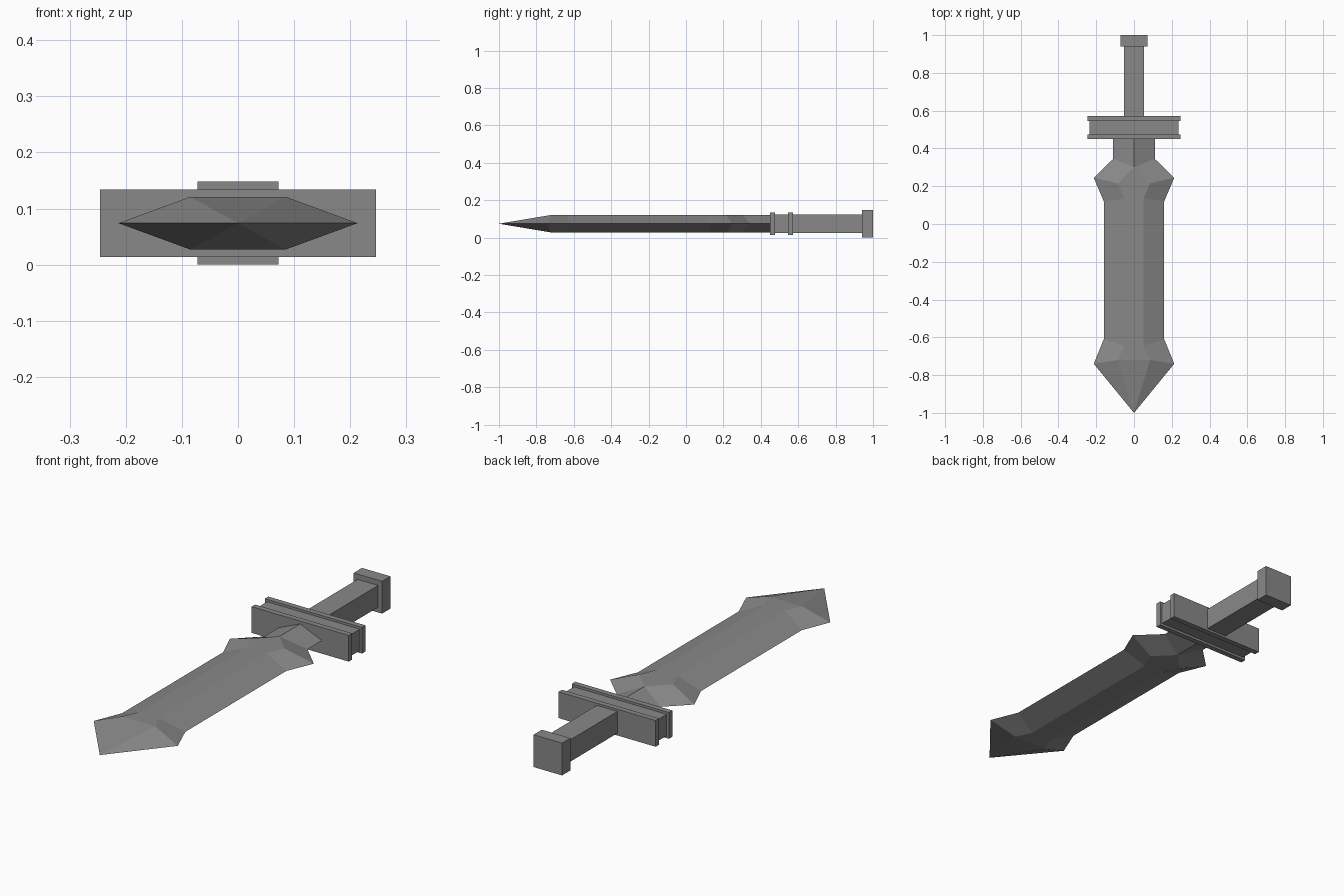
import bpy
import bmesh

cube = bpy.data.objects.get("Cube")
if cube:
    bpy.data.objects.remove(cube, do_unlink=True)

MID_Z = 0.074

steel = bpy.data.materials.new("dull_grey_steel")
steel.use_nodes = True
GREY = (0.25, 0.25, 0.25, 1)
steel.diffuse_color = GREY
steel.node_tree.nodes["Principled BSDF"].inputs["Base Color"].default_value = GREY


def finish(bm, name):
    bmesh.ops.recalc_face_normals(bm, faces=bm.faces)
    mesh = bpy.data.meshes.new(name)
    bm.to_mesh(mesh)
    bm.free()
    mesh.materials.append(steel)
    obj = bpy.data.objects.new(name, mesh)
    bpy.context.collection.objects.link(obj)
    return obj


def box(name, half_x, y0, y1, half_z):
    """Box centred on the sword's long axis."""
    bm = bmesh.new()
    bmesh.ops.create_cube(bm, size=1)
    for v in bm.verts:
        v.co.x *= 2 * half_x
        v.co.y = y0 if v.co.y < 0 else y1
        v.co.z = MID_Z + v.co.z * 2 * half_z
    return finish(bm, name)


# Blade: lofted sections (edge x, edge y, flat half-width, flat y, half thickness)
sections = [
    (0, -1, 0, -1, 0),                          # point
    (0.213, -0.74, 0.085, -0.72, 0.047),        # flared tip
    (0.16, -0.61, 0.05, -0.645, 0.047),         # straight body
    (0.16, 0.12, 0.05, 0.135, 0.047),
    (0.213, 0.245, 0.085, 0.215, 0.047),        # flared shoulder
    (0.11, 0.345, 0, 0.30, 0.047),              # diamond neck
    (0.11, 0.46, 0, 0.46, 0.047),
]
bm = bmesh.new()
rings = []
for edge_x, edge_y, flat_x, flat_y, h in sections:
    points = [(-edge_x, edge_y, 0), (-flat_x, flat_y, h), (flat_x, flat_y, h),
              (edge_x, edge_y, 0), (flat_x, flat_y, -h), (-flat_x, flat_y, -h)]
    rings.append([bm.verts.new((x, y, MID_Z + z)) for x, y, z in points])
for a, b in zip(rings, rings[1:]):
    for i in range(6):
        j = (i + 1) % 6
        bm.faces.new((a[i], a[j], b[j], b[i]))
bm.faces.new(rings[-1])
bmesh.ops.remove_doubles(bm, verts=bm.verts, dist=0.0001)
finish(bm, "blade")

# Cross guard: two plates around a slimmer core
box("guard_front_plate", 0.246, 0.45, 0.475, 0.06)
box("guard_core", 0.235, 0.475, 0.546, 0.049)
box("guard_rear_plate", 0.246, 0.546, 0.571, 0.06)

# Handle
box("grip", 0.052, 0.571, 0.94, 0.05)
box("pommel", 0.072, 0.94, 1.0, MID_Z)
